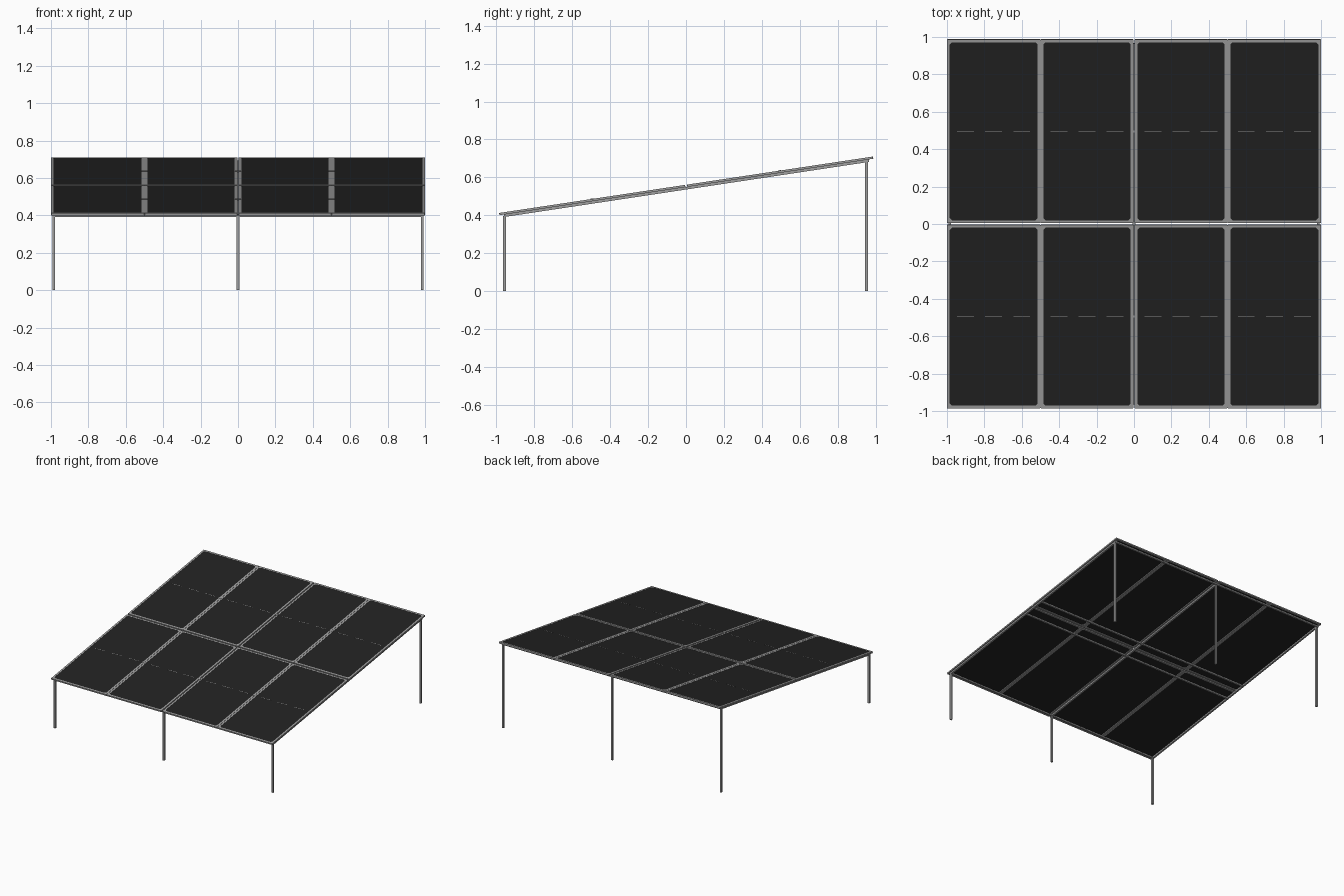
import bpy, bmesh, math
from mathutils import Matrix, Vector

if "Cube" in bpy.data.objects:
    bpy.data.objects.remove(bpy.data.objects["Cube"])

# Materials
def mat(name, c):
    m = bpy.data.materials.new(name)
    m.diffuse_color = (c[0], c[1], c[2], 1)
    m.use_nodes = True
    m.node_tree.nodes["Principled BSDF"].inputs["Base Color"].default_value = m.diffuse_color
    return m

METAL = mat("grey aluminium", (0.34, 0.34, 0.34))
GLASS = mat("black panel", (0.016, 0.016, 0.016))

# Sloped plane: local z = 0 is the upper face of the panels
TILT = math.atan2(0.297, 1.968)
SLOPE = Matrix.Translation((0, 0, 0.561)) @ Matrix.Rotation(TILT, 4, 'X')
HALF = 0.986 / math.cos(TILT)

def finish(name, bm, material, matrix=None):
    bmesh.ops.recalc_face_normals(bm, faces=bm.faces)
    me = bpy.data.meshes.new(name)
    bm.to_mesh(me)
    bm.free()
    me.materials.append(material)
    ob = bpy.data.objects.new(name, me)
    if matrix is not None:
        ob.matrix_world = matrix
    bpy.context.collection.objects.link(ob)
    return ob

def box(name, lo, hi, material, matrix=None):
    lo, hi = Vector(lo), Vector(hi)
    bm = bmesh.new()
    bmesh.ops.create_cube(bm, size=1)
    for v in bm.verts:
        v.co = Vector([(lo[i] + hi[i]) / 2 + v.co[i] * (hi[i] - lo[i]) for i in range(3)])
    return finish(name, bm, material, matrix)

def octagon(x0, x1, y0, y1, c):
    return [(x0 + c, y0), (x1 - c, y0), (x1, y0 + c), (x1, y1 - c),
            (x1 - c, y1), (x0 + c, y1), (x0, y1 - c), (x0, y0 + c)]

def frame_ring(name, x0, x1, y0, y1, border, z0, z1):
    bm = bmesh.new()
    outer = octagon(x0, x1, y0, y1, 0.002)
    inner = octagon(x0 + border, x1 - border, y0 + border, y1 - border, 0.012)
    loops = [[bm.verts.new((x, y, z)) for x, y in pts]
             for pts, z in ((outer, z0), (outer, z1), (inner, z1), (inner, z0))]
    for k in range(4):
        a, b = loops[k], loops[(k + 1) % 4]
        for i in range(8):
            j = (i + 1) % 8
            bm.faces.new((a[i], a[j], b[j], b[i]))
    finish(name, bm, METAL, SLOPE)

def glass_plate(name, x0, x1, y0, y1, z0, z1):
    bm = bmesh.new()
    f = bm.faces.new([bm.verts.new((x, y, z0)) for x, y in octagon(x0, x1, y0, y1, 0.012)])
    r = bmesh.ops.extrude_face_region(bm, geom=[f])
    for v in r["geom"]:
        if isinstance(v, bmesh.types.BMVert):
            v.co.z = z1
    bm.faces.new(list(reversed(f.verts))) if not f.is_valid else None
    finish(name, bm, GLASS, SLOPE)

# Eight framed panels, four across and two up the slope
TH, B = 0.012, 0.0145
XS = [(-1.0, -0.501), (-0.499, -0.004), (0.004, 0.499), (0.501, 1.0)]
YS = [(-HALF, -0.005), (0.005, HALF)]
for r, (y0, y1) in enumerate(YS):
    for c, (x0, x1) in enumerate(XS):
        tag = f"{r}_{c}"
        frame_ring("panel_frame_" + tag, x0, x1, y0, y1, B, -TH, 0)
        glass_plate("panel_glass_" + tag, x0 + B, x1 - B, y0 + B, y1 - B, -0.005, -0.001)
        # fine broken seam across the panel middle
        ym, xm = (y0 + y1) / 2, (x0 + x1) / 2
        for k in (-1, 0, 1):
            box("panel_seam_" + tag, (xm + k * 0.15 - 0.045, ym - 0.0015, -0.002),
                (xm + k * 0.15 + 0.045, ym + 0.0015, -0.0005), METAL, SLOPE)

# Clamps between neighbouring panels
for x in (-0.5, 0, 0.5):
    for y in (-0.5, 0.5):
        box("panel_clamp", (x - 0.016, y - 0.008, -0.006), (x + 0.016, y + 0.008, 0.002),
            METAL, SLOPE)

# Rails running up the slope, under the panels
for x in (-0.985, 0, 0.985):
    box("slope_rail", (x - 0.007, -0.972, -0.025), (x + 0.007, 0.972, -TH), METAL, SLOPE)

# Rails running across
for y in (-0.968, -0.09, 0.09, 0.968):
    box("cross_rail", (-0.992, y - 0.006, -0.024), (0.992, y + 0.006, -TH), METAL, SLOPE)

# Six legs, short in front and tall at the back
for label, y, top in (("front_leg", -0.957, 0.397), ("back_leg", 0.952, 0.686)):
    for x in (-0.985, 0, 0.985):
        box(label, (x - 0.0075, y - 0.0075, 0), (x + 0.0075, y + 0.0075, top), METAL)
